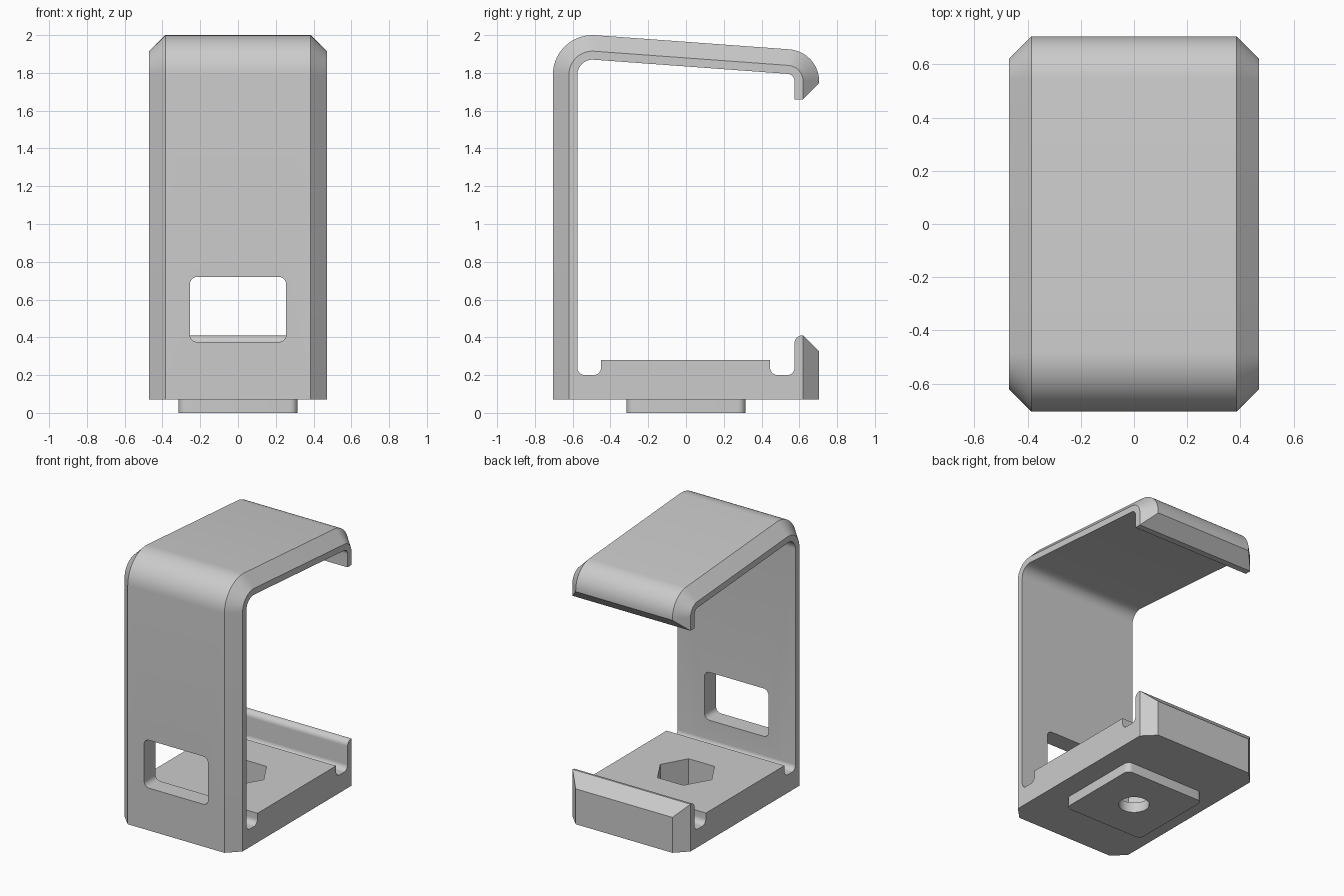
import bpy
import bmesh
from math import cos, sin, radians

old = bpy.data.objects.get("Cube")
if old:
    bpy.data.objects.remove(old, do_unlink=True)

grey = bpy.data.materials.new("light grey")
grey.use_nodes = True
grey.diffuse_color = (0.6, 0.6, 0.6, 1)
grey.node_tree.nodes["Principled BSDF"].inputs["Base Color"].default_value = grey.diffuse_color

HALF_WIDTH, BEVEL, BASE, SLOPE = 0.47, 0.085, 0.07, 85.8


def arc(cy, cz, r, start, end, steps=10):
    angles = [radians(start + (end - start) * i / steps) for i in range(steps + 1)]
    return [(cy + r * cos(a), cz + r * sin(a)) for a in angles]


def rounded_rect(w, h, r):
    pts = []
    for sx, sy, start in ((1, 1, 0), (-1, 1, 90), (-1, -1, 180), (1, -1, 270)):
        pts += arc(sx * (w - r), sy * (h - r), r, start, start + 90, 6)
    return pts


def loft(name, rings):
    """Skin a stack of equal-length closed rings and cap both ends."""
    bm = bmesh.new()
    loops = [[bm.verts.new(p) for p in ring] for ring in rings]
    for a, b in zip(loops, loops[1:]):
        for i in range(len(a)):
            j = (i + 1) % len(a)
            bm.faces.new((a[i], a[j], b[j], b[i]))
    bm.faces.new(loops[0])
    bm.faces.new(loops[-1])
    bmesh.ops.remove_doubles(bm, verts=bm.verts, dist=0.0005)
    bmesh.ops.recalc_face_normals(bm, faces=bm.faces)
    mesh = bpy.data.meshes.new(name)
    bm.to_mesh(mesh)
    bm.free()
    mesh.materials.append(grey)
    obj = bpy.data.objects.new(name, mesh)
    bpy.context.collection.objects.link(obj)
    return obj


def prism(name, outline, z0, z1):
    return loft(name, [[(x, y, z) for x, y in outline] for z in (z0, z1)])


def combine(target, tool, operation):
    mod = target.modifiers.new(tool.name, "BOOLEAN")
    mod.object, mod.operation, mod.solver = tool, operation, "EXACT"
    bpy.context.view_layer.objects.active = target
    bpy.ops.object.modifier_apply(modifier=mod.name)
    bpy.data.objects.remove(tool, do_unlink=True)


def clamp_profile(inset):
    """Side outline; inset pulls only the outer skin inward."""
    edge = 0.705 - inset
    # outer skin: wall, sloping roof, upper lip
    pts = [(-edge, BASE)]
    pts += arc(-0.495, 1.79, 0.21 - inset, 180, SLOPE, 14)
    pts += arc(0.535, 1.755, 0.17 - inset, SLOPE, 0, 14)
    pts += [(edge, 1.745 - inset), (0.62, 1.66), (0.575, 1.66)]
    # inner skin
    pts += arc(0.535, 1.755, 0.04, 0, SLOPE)
    pts += arc(-0.495, 1.79, 0.08, SLOPE, 180)
    # floor with a relief groove at each end
    pts += arc(-0.535, 0.24, 0.04, 180, 270) + arc(-0.49, 0.24, 0.04, 270, 360)
    pts += [(-0.45, 0.28), (0.445, 0.28)]
    pts += arc(0.485, 0.24, 0.04, 180, 270) + arc(0.535, 0.24, 0.04, 270, 360)
    # lower lip
    pts += arc(0.615, 0.37, 0.04, 180, 90)
    pts += [(0.62, 0.41), (edge, 0.325 + inset), (edge, BASE)]
    return pts


# Clamp body with bevelled outer edges
stations = ((-HALF_WIDTH, BEVEL), (BEVEL - HALF_WIDTH, 0), (HALF_WIDTH - BEVEL, 0), (HALF_WIDTH, BEVEL))
body = loft("clamp_body", [[(x, y, z) for y, z in clamp_profile(d)] for x, d in stations])

# Square mounting foot
combine(body, prism("foot", rounded_rect(0.315, 0.315, 0.04), 0, 0.12), "UNION")

# Window in the wall
window = rounded_rect(0.255, 0.1725, 0.04)
combine(body, loft("window_cutter", [[(x, y, z + 0.5475) for x, z in window] for y in (-0.8, -0.5)]), "DIFFERENCE")

# Hexagonal nut pocket and bolt hole
combine(body, prism("nut_cutter", arc(0, 0, 0.205, 0, 300, 5), BASE + 0.002, 0.4), "DIFFERENCE")
combine(body, prism("bolt_cutter", arc(0, 0, 0.1, 0, 348.75, 31), -0.1, 0.2), "DIFFERENCE")

# Clean flat areas and shade
bm = bmesh.new()
bm.from_mesh(body.data)
bmesh.ops.remove_doubles(bm, verts=bm.verts, dist=0.0002)
bmesh.ops.dissolve_limit(bm, angle_limit=radians(0.5), verts=bm.verts, edges=bm.edges)
bm.to_mesh(body.data)
bm.free()
bpy.ops.object.select_all(action="DESELECT")
body.select_set(True)
bpy.context.view_layer.objects.active = body
bpy.ops.object.shade_smooth_by_angle(angle=radians(25))
